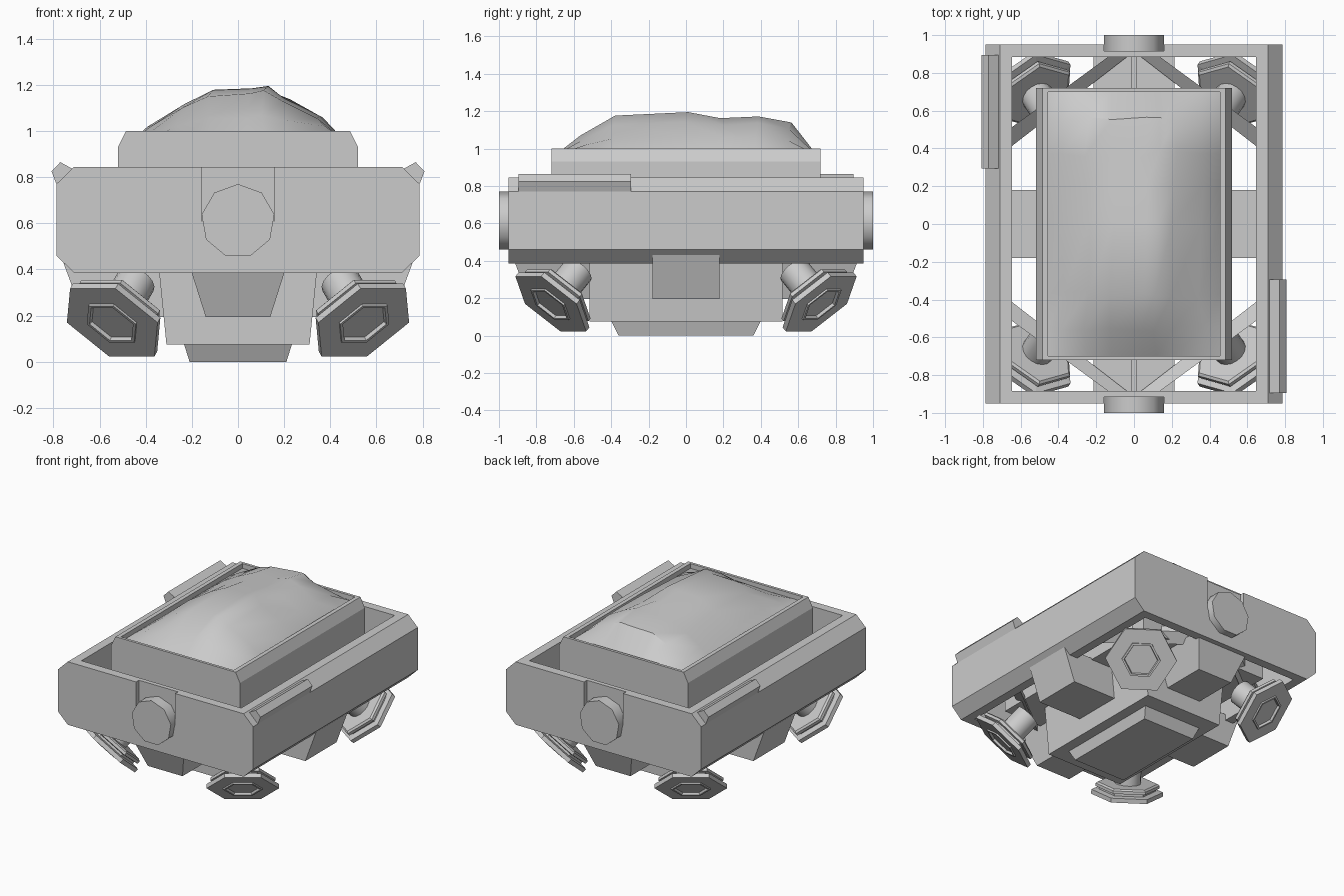
import bpy, bmesh, math, random
from mathutils import Vector, Matrix

random.seed(4)
old = bpy.data.objects.get("Cube")
if old:
    bpy.data.objects.remove(old)

grey = bpy.data.materials.new("plain_grey")
grey.use_nodes = True
COLOUR = (0.6, 0.6, 0.6, 1)
grey.diffuse_color = COLOUR
grey.node_tree.nodes["Principled BSDF"].inputs["Base Color"].default_value = COLOUR


def finish(name, bm, smooth=None):
    bmesh.ops.recalc_face_normals(bm, faces=bm.faces)
    me = bpy.data.meshes.new(name)
    bm.to_mesh(me)
    bm.free()
    ob = bpy.data.objects.new(name, me)
    bpy.context.collection.objects.link(ob)
    me.materials.append(grey)
    if smooth:
        bpy.ops.object.select_all(action='DESELECT')
        ob.select_set(True)
        bpy.context.view_layer.objects.active = ob
        bpy.ops.object.shade_smooth_by_angle(angle=math.radians(smooth))
    return ob


def loft(bm, rings):
    """Skin a list of equal rings and cap both ends."""
    rows = [[bm.verts.new(p) for p in ring] for ring in rings]
    n = len(rows[0])
    for a, b in zip(rows, rows[1:]):
        for i in range(n):
            bm.faces.new((a[i], a[(i + 1) % n], b[(i + 1) % n], b[i]))
    bm.faces.new(rows[0])
    bm.faces.new(rows[-1])


def prism(name, profile, y0, y1):
    bm = bmesh.new()
    loft(bm, [[(x, y, z) for x, z in profile] for y in (y0, y1)])
    return finish(name, bm)


def rect(x0, x1, y0, y1, z):
    return [(x0, y0, z), (x1, y0, z), (x1, y1, z), (x0, y1, z)]


def block(name, *rings):
    bm = bmesh.new()
    loft(bm, [rect(*r) for r in rings])
    return finish(name, bm)


def cut(ob, cutter):
    mod = ob.modifiers.new("cut", 'BOOLEAN')
    mod.operation, mod.solver, mod.object = 'DIFFERENCE', 'EXACT', cutter
    bpy.context.view_layer.objects.active = ob
    bpy.ops.object.modifier_apply(modifier=mod.name)
    bpy.data.objects.remove(cutter)


def mirror_profile(half):
    return half + [(-x, z) for x, z in reversed(half)]


def turned(name, matrix, steps, sides, smooth=None):
    """Stack of polygon rings given as (radius, distance along local z)."""
    bm = bmesh.new()
    loft(bm, [[matrix @ Vector((r * math.cos(i * math.tau / sides),
                                r * math.sin(i * math.tau / sides), d))
               for i in range(sides)] for r, d in steps])
    return finish(name, bm, smooth)


# Outer frame with chamfered long edges, open in the middle
frame = prism("outer_frame", mirror_profile(
    [(.71, .385), (.787, .46), (.787, .77), (.71, .845)]), -.95, .95)
cut(frame, block("hole", (-.645, .645, -.885, .885, .2), (-.645, .645, -.885, .885, 1)))
for s in (-1, 1):
    y0, y1 = sorted((s * .917, s * 1.1))
    cut(frame, block("notch", (-.158, .158, y0, y1, .61), (-.158, .158, y0, y1, 1)))

# Cargo bin with chamfered long rims
bin_box = prism("cargo_bin", mirror_profile(
    [(.52, .42), (.52, .93), (.485, 1.0)]), -.72, .72)
cut(bin_box, block("hollow", (-.455, .455, -.70, .70, .85), (-.455, .455, -.70, .70, 1.2)))

# Heaped load
xs = [-.455, -.38, -.25, -.12, .05, .12, .21, .36, .455]
px = [0, .26, .62, .9, .93, 1, .8, .46, 0]
ys = [-.70, -.55, -.37, 0, .2, .37, .55, .70]
py = [0, .45, .92, 1, .86, .9, .76, 0]
bm = bmesh.new()
rows = []
for y, b in zip(ys, py):
    row = []
    for x, a in zip(xs, px):
        inner = a * b > 0
        j = random.uniform(-.02, .02) if inner else 0
        row.append(bm.verts.new((x + j, y + j, .965 + .23 * a * b + (j * .5 if a < 1 else 0))))
    rows.append(row)
for a, b in zip(rows, rows[1:]):
    for i in range(len(xs) - 1):
        bm.faces.new((a[i], a[i + 1], b[i + 1], b[i]))
finish("cargo_heap", bm, 35)

# Hull under the bin and its bottom plate
block("lower_hull", (-.31, .31, -.515, .515, .075), (-.355, .355, -.515, .515, .52))
block("bottom_plate", (-.21, .21, -.36, .36, 0), (-.235, .235, -.40, .40, .08))

for s, side in ((-1, "right"), (1, "left")):
    end = "front" if s < 0 else "back"
    # Blocks leaning out from the hull to the frame
    block(side + "_support",
          (*sorted((s * .3, s * .67)), -.18, .18, .195),
          (*sorted((s * .3, s * .757)), -.18, .18, .43))
    block(end + "_support",
          (-.14, .14, *sorted((s * .48, s * .84)), .195),
          (-.215, .215, *sorted((s * .48, s * .93)), .43))
    # Round end hubs
    hub = Matrix.Translation((0, s * .90, .61)) @ Matrix.Rotation(-s * math.pi / 2, 4, 'X')
    turned(end + "_hub", hub @ Matrix.Rotation(s * -math.pi / 2, 4, 'Z'),
           [(.16, 0), (.16, .1)], 9, 45)
    # Rails on opposite corners of the frame
    prism(side + "_rail", [(s * x, z) for x, z in
          ((.715, .835), (.77, .865), (.808, .825), (.787, .77))],
          *sorted((-s * .295, -s * .895)))
    # Thin centre strut
    block(end + "_strut", (-.015, .015, *sorted((s * .6, s * .89)), .45),
          (-.015, .015, *sorted((s * .6, s * .89)), .5))

for sx in (-1, 1):
    for sy in (-1, 1):
        tag = ("front" if sy < 0 else "back") + ("_left" if sx > 0 else "_right")
        # Diagonal strut between end wall and side wall, sloping down inward
        bm = bmesh.new()
        loft(bm, [[(sx * x, sy * y, z + rise) for x, y, z in
                   ((.03, .89, .40), (.13, .89, .46), (.65, .51, .46), (.65, .41, .40))]
                  for rise in (0, .04)])
        finish(tag + "_diagonal", bm)
        # Hexagonal foot facing out and down
        normal = Vector((sx * .406, sy * .579, -.707)).normalized()
        flat = Vector((-normal.y, normal.x, 0)).normalized()
        up = normal.cross(flat)
        m = Matrix((flat, up, normal)).transposed().to_4x4()
        m.translation = (sx * .545, sy * .723, .17)
        turned(tag + "_foot", m,
               [(.20, -.085), (.215, -.075), (.215, -.055), (.19, -.05), (.19, -.035),
                (.24, -.03), (.24, 0), (.13, 0), (.13, .01), (.115, .01), (.11, -.006)], 6)
        turned(tag + "_leg", m, [(.087, -.255), (.087, -.08)], 16, 40)
